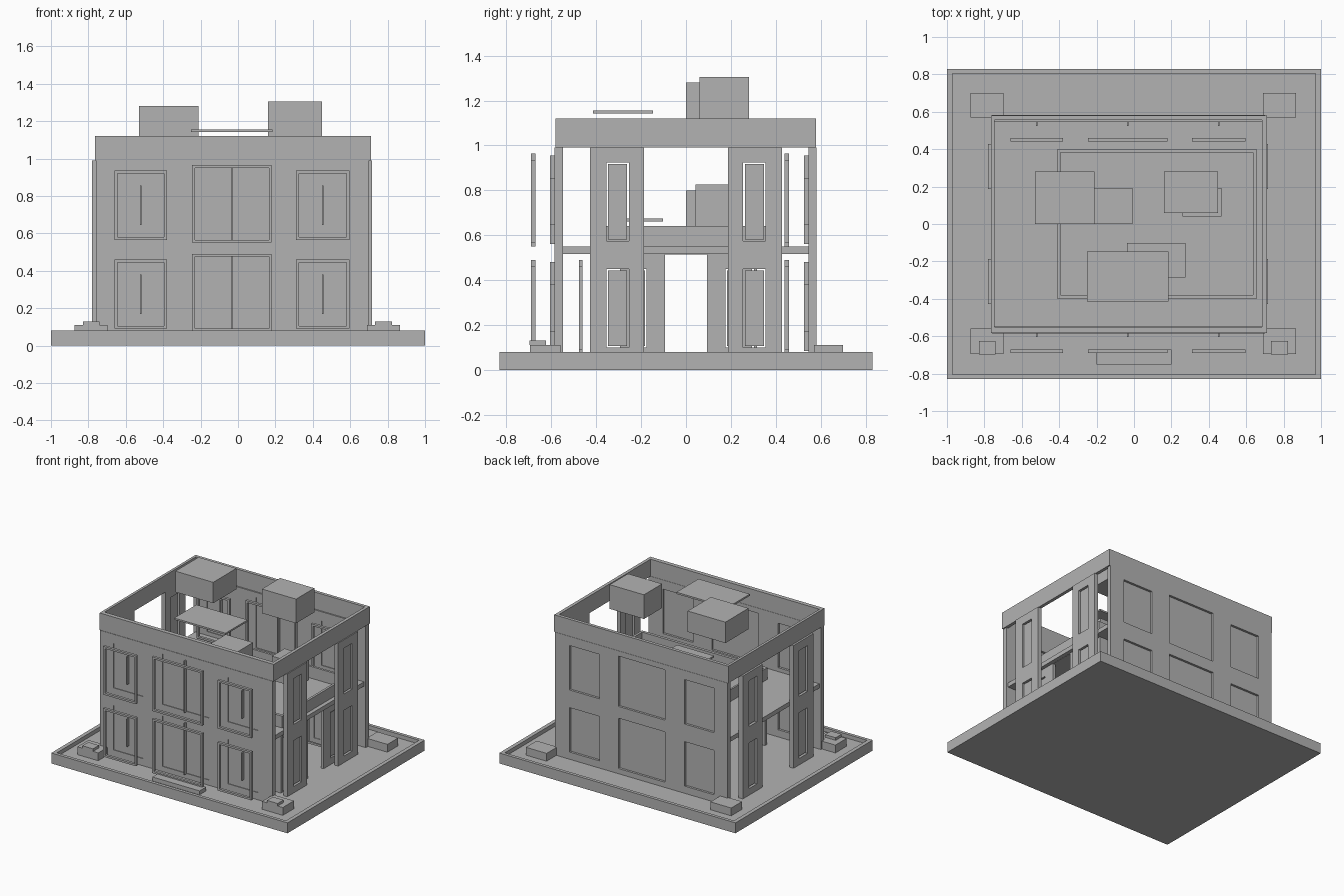
import bpy
import bmesh

cube = bpy.data.objects.get("Cube")
if cube:
    bpy.data.objects.remove(cube, do_unlink=True)

grey = bpy.data.materials.new("plain grey")
grey.use_nodes = True
grey.diffuse_color = (0.45, 0.45, 0.45, 1)
grey.node_tree.nodes["Principled BSDF"].inputs["Base Color"].default_value = (0.45, 0.45, 0.45, 1)


def panel(name, axis, u, v, t, holes=()):
    """Flat slab normal to an axis, spanning u by v, thickness t, with rectangular holes."""
    def place(a, b, c):
        return {"x": (c, a, b), "y": (a, c, b), "z": (a, b, c)}[axis]

    us = sorted(set(u) | {e for h in holes for e in h[0]})
    vs = sorted(set(v) | {e for h in holes for e in h[1]})
    bm = bmesh.new()
    grid = [[bm.verts.new(place(a, b, t[0])) for b in vs] for a in us]
    for i in range(len(us) - 1):
        for j in range(len(vs) - 1):
            mu, mv = (us[i] + us[i + 1]) / 2, (vs[j] + vs[j + 1]) / 2
            if any(h[0][0] < mu < h[0][1] and h[1][0] < mv < h[1][1] for h in holes):
                continue
            bm.faces.new((grid[i][j], grid[i + 1][j], grid[i + 1][j + 1], grid[i][j + 1]))
    bmesh.ops.delete(bm, geom=[p for p in bm.verts if not p.link_faces], context="VERTS")
    made = bmesh.ops.extrude_face_region(bm, geom=bm.faces[:], use_keep_orig=True)
    moved = [g for g in made["geom"] if isinstance(g, bmesh.types.BMVert)]
    bmesh.ops.translate(bm, verts=moved, vec=place(0, 0, t[1] - t[0]))
    bmesh.ops.recalc_face_normals(bm, faces=bm.faces[:])
    mesh = bpy.data.meshes.new(name)
    bm.to_mesh(mesh)
    bm.free()
    mesh.materials.append(grey)
    obj = bpy.data.objects.new(name, mesh)
    bpy.context.collection.objects.link(obj)
    return obj


def box(name, x, y, z):
    return panel(name, "z", x, y, z)


def shrink(r, d):
    return (r[0] + d, r[1] - d)


FLOOR = 0.05
STOREY = 0.475
# Window columns: name, x range, lower z range, bar z range
COLUMNS = [("right_window", (-0.66, -0.38), (0.09, 0.46), (0.17, 0.38)),
           ("double_door", (-0.245, 0.18), (0.075, 0.49), (0.085, 0.48)),
           ("left_window", (0.31, 0.595), (0.09, 0.46), (0.17, 0.38))]


def building(label, sx, sy, cx, storeys, wall_top, top):
    def X(*r):
        return tuple(cx + sx * (a + 0.032) for a in r)

    def Y(*r):
        return tuple(sy * a for a in r)

    # Front and back walls with panes, floating frames and bars
    for side, shift in (("front", 0), ("back", 1.13)):
        holes = []
        for n in range(storeys):
            lift = n * STOREY
            for col, xr, zr, bar in COLUMNS:
                name = f"{label}_{side}_{col}_{n + 1}"
                xr2 = X(*xr)
                zr2 = (zr[0] + lift, zr[1] + lift)
                inner = (shrink(xr2, 0.015), shrink(zr2, 0.015))
                holes.append(inner)
                panel(name + "_pane", "y", *inner, Y(shift - 0.58, shift - 0.565))
                panel(name + "_frame", "y", xr2, zr2, Y(shift - 0.69, shift - 0.67), [inner])
                mid = sum(xr2) / 2
                box(name + "_bar", (mid - 0.004, mid + 0.004),
                    Y(shift - 0.605, shift - 0.58), (bar[0] + lift, bar[1] + lift))
        panel(f"{label}_{side}_wall", "y", X(-0.76, 0.70), (FLOOR, wall_top),
              Y(shift - 0.585, shift - 0.548), holes)

    # Side piers with narrow windows
    for side, xr in (("right", (-0.78, -0.745)), ("left", (0.685, 0.717))):
        for sign, end in ((-1, "front"), (1, "back")):
            def ys(a, b):
                return tuple(sorted(Y(sign * a, sign * b)))
            holes = [(ys(0.255, 0.355), (0.10 + n * STOREY, 0.45 + n * STOREY))
                     for n in range(storeys)]
            inside = 0.187 if storeys > 1 else 0.135
            panel(f"{label}_{side}_{end}_pier", "x", ys(inside, 0.427),
                  (FLOOR, wall_top), X(*xr), holes)
            mid = sum(X(*xr)) / 2
            for n, (hy, hz) in enumerate(holes):
                panel(f"{label}_{side}_{end}_pier_pane_{n + 1}", "x", shrink(hy, 0.007),
                      shrink(hz, 0.007), (mid - 0.006, mid + 0.006))

    # Parapet ring
    panel(f"{label}_parapet", "z", X(-0.765, 0.71), Y(-0.582, 0.58), (wall_top, top),
          [(X(-0.745, 0.685), Y(-0.55, 0.555))])

    # Rooftop units and plate
    box(f"{label}_low_roof_unit", X(-0.53, -0.21), Y(0, 0.28), (top, top + 0.16))
    box(f"{label}_tall_roof_unit", X(0.16, 0.45), Y(0.06, 0.28), (top, top + 0.185))
    box(f"{label}_roof_plate", X(-0.25, 0.185), Y(-0.415, -0.148), (top + 0.022, top + 0.035))


# Base tray
box("base", (-1, 1), (-0.83, 0.83), (0, FLOOR))
panel("base_rim", "z", (-1, 1), (-0.83, 0.83), (FLOOR, 0.08), [((-0.97, 0.97), (-0.805, 0.805))])

# Outer shell, inner core and the slab between them
building("outer", 1, 1, -0.032, 2, 0.99, 1.12)
building("inner", 0.72, 0.69, 0.12, 1, 0.515, 0.64)
box("upper_floor", (-0.745, 0.685), (-0.548, 0.545), (0.517, 0.55))

# Entrance step and corner plinths
box("entrance_step", (-0.2, 0.2), (-0.75, -0.67), (FLOOR, 0.08))
for name, x in (("right", -0.785), ("left", 0.778)):
    for end, y in (("front", (-0.695, -0.56)), ("back", (0.57, 0.70))):
        box(f"{name}_{end}_plinth", (x - 0.088, x + 0.088), y, (FLOOR, 0.11))
    box(f"{name}_front_plinth_cap", (x - 0.045, x + 0.045), (-0.697, -0.625), (0.11, 0.13))
